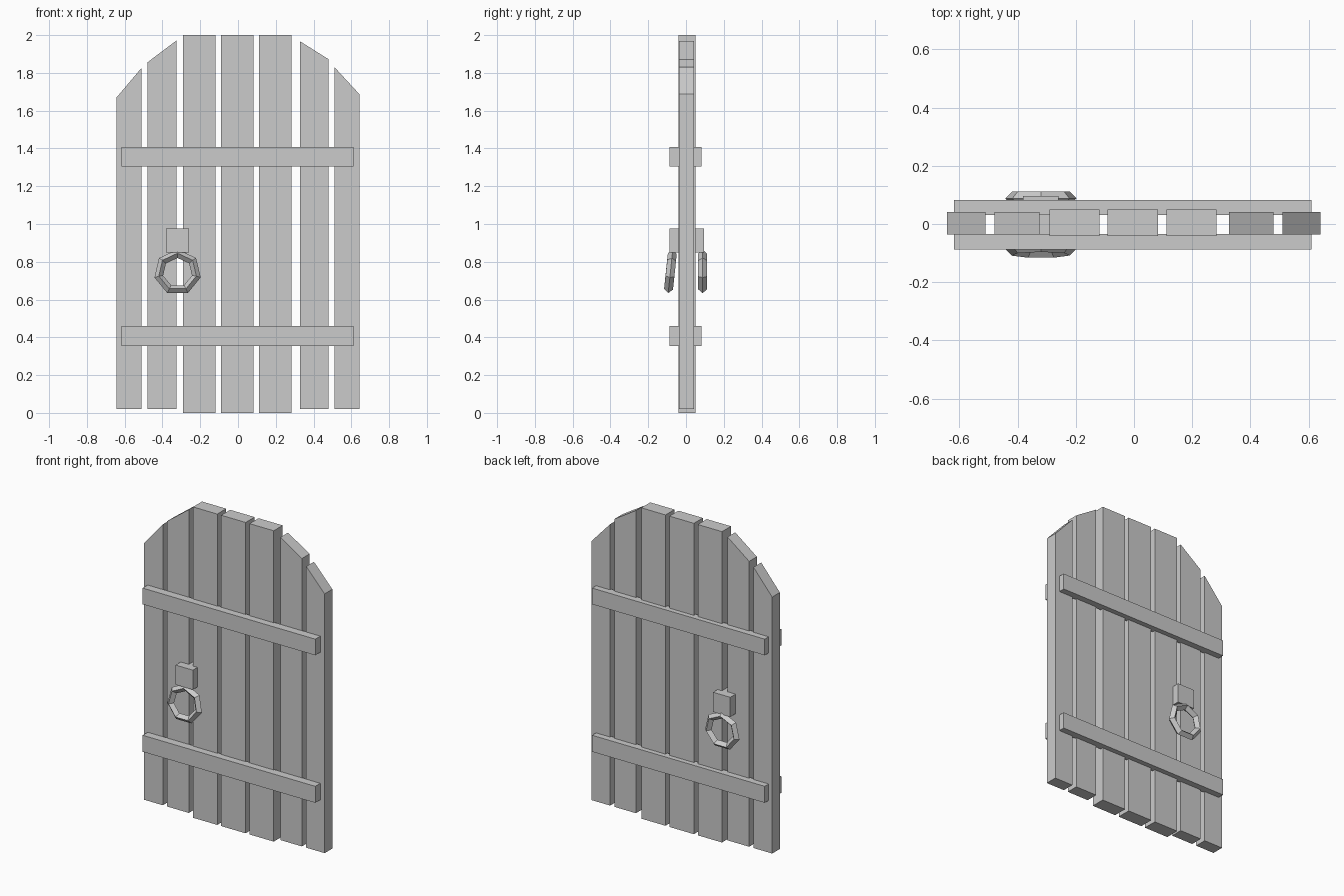
import bpy, bmesh
from math import radians
from mathutils import Matrix

if "Cube" in bpy.data.objects:
    bpy.data.objects.remove(bpy.data.objects["Cube"])


def prism(name, profile, y0, y1):
    """Extrude an x-z outline from y0 to y1."""
    bm = bmesh.new()
    face = bm.faces.new([bm.verts.new((x, y0, z)) for x, z in profile])
    ext = bmesh.ops.extrude_face_region(bm, geom=[face])
    moved = [g for g in ext["geom"] if isinstance(g, bmesh.types.BMVert)]
    bmesh.ops.translate(bm, verts=moved, vec=(0, y1 - y0, 0))
    bmesh.ops.recalc_face_normals(bm, faces=bm.faces)
    mesh = bpy.data.meshes.new(name)
    bm.to_mesh(mesh)
    bm.free()
    obj = bpy.data.objects.new(name, mesh)
    bpy.context.collection.objects.link(obj)
    return obj


def plank(name, x0, x1, z0, top_left, top_right, y0, y1):
    return prism(name, [(x0, z0), (x1, z0), (x1, top_right), (x0, top_left)], y0, y1)


def ring(name, y, tilt):
    """Seven-sided ring with a diamond cross-section, one corner pointing up."""
    bpy.ops.mesh.primitive_torus_add(major_segments=7, minor_segments=4,
                                     major_radius=0.102, minor_radius=0.0235)
    obj = bpy.context.object
    obj.name = name
    obj.matrix_world = (Matrix.Translation((-0.32, y, 0.744))
                        @ Matrix.Diagonal((1, 1, 0.975, 1))
                        @ Matrix.Rotation(radians(tilt), 4, 'X')
                        @ Matrix.Rotation(radians(-90), 4, 'Y')
                        @ Matrix.Rotation(radians(90), 4, 'X'))


# Thick full-height middle planks
for i, (x0, x1) in enumerate([(-0.291, -0.119), (-0.091, 0.083), (0.111, 0.283)]):
    plank(f"middle_plank_{i + 1}", x0, x1, 0, 2, 2, -0.041, 0.05)

# Thinner outer planks with sloping tops that suggest an arch
for i, (x0, x1, zl, zr) in enumerate([(-0.643, -0.51, 1.67, 1.827),
                                      (-0.479, -0.325, 1.856, 1.972),
                                      (0.327, 0.48, 1.968, 1.872),
                                      (0.511, 0.642, 1.83, 1.688)]):
    plank(f"outer_plank_{i + 1}", x0, x1, 0.02, zl, zr, -0.036, 0.042)

# Cross bars, front and back
for level, z0, z1 in (("upper", 1.304, 1.408), ("lower", 0.355, 0.461)):
    for side, y0, y1 in (("front", -0.087, -0.034), ("back", 0.031, 0.082)):
        plank(f"{level}_{side}_bar", -0.618, 0.611, z0, z1, z1, y0, y1)

# Handle block passing through the door
plank("handle_block", -0.382, -0.26, 0.85, 0.976, 0.976, -0.088, 0.096)

# Ring handles: the front one hangs slightly outwards
ring("front_ring_handle", -0.083, -6)
ring("back_ring_handle", 0.088, 0)
